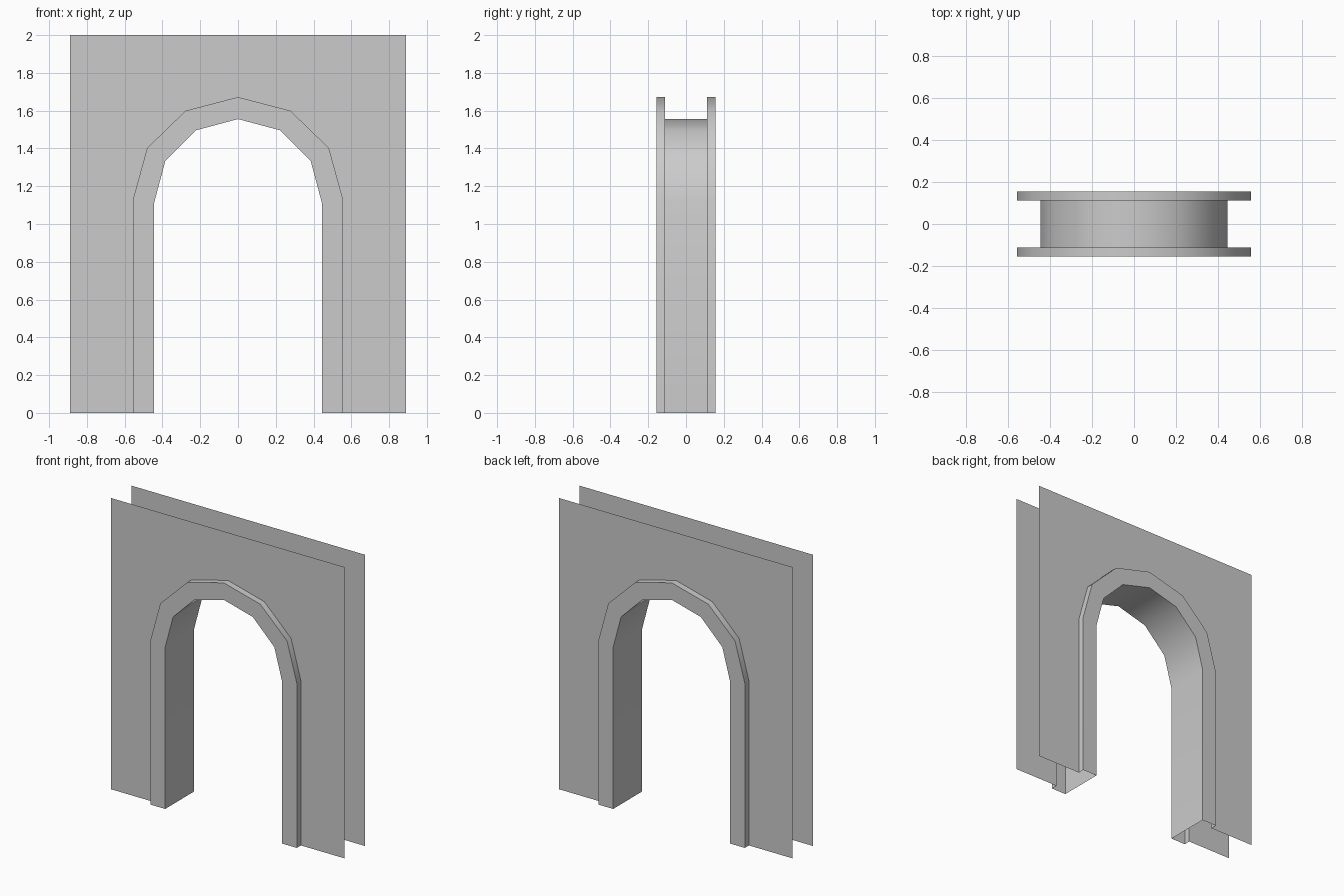
import bpy
from math import sin, cos, pi, radians

if "Cube" in bpy.data.objects:
    bpy.data.objects.remove(bpy.data.objects["Cube"])

U = 2 / 9                      # grid unit: the wall is 9 units tall
W, H = 4 * U, 9 * U            # wall half width and height
WALL_Y, TRIM_Y = 0.5 * U, 0.7 * U
STEPS = 6                      # arch segments


def arch(rx, rz, spring):
    """Arch outline in x, z from the left foot over the top to the right foot."""
    pts = [(-rx, 0)]
    for i in range(STEPS + 1):
        a = pi - pi * i / STEPS
        pts.append((rx * cos(a), spring + rz * sin(a)))
    return pts + [(rx, 0)]


def loft(name, rings, smooth=False):
    """Bridge a list of (outline, y) rings into one open sheet."""
    n = len(rings[0][0])
    verts = [(x, y, z) for outline, y in rings for x, z in outline]
    faces = []
    for r in range(len(rings) - 1):
        for i in range(n - 1):
            a, b = r * n + i, (r + 1) * n + i
            faces.append((a, b, b + 1, a + 1))
    mesh = bpy.data.meshes.new(name)
    mesh.from_pydata(verts, [], faces)
    obj = bpy.data.objects.new(name, mesh)
    bpy.context.collection.objects.link(obj)
    if smooth:
        bpy.ops.object.select_all(action='DESELECT')
        obj.select_set(True)
        bpy.context.view_layer.objects.active = obj
        bpy.ops.object.shade_smooth_by_angle(angle=radians(40))
    return obj


inner = arch(2 * U, 2 * U, 5 * U)
outer = arch(2.5 * U, 0.54, 1.132)

# Rectangular wall border, one point per arch point
half = [(-W, 0), (-W, outer[1][1]), (-W, H), (outer[3][0], H)]
border = half + [(0, H)] + [(-x, z) for x, z in reversed(half)]

# Single-sided wall sheets
loft("front_wall", [(border, -WALL_Y), (outer, -WALL_Y)])
loft("back_wall", [(outer, WALL_Y), (border, WALL_Y)])

# Raised trim on both sides, joined by the lining of the opening
loft("arch_trim", [(outer, -WALL_Y), (outer, -TRIM_Y), (inner, -TRIM_Y),
                   (inner, TRIM_Y), (outer, TRIM_Y), (outer, WALL_Y)], smooth=True)
